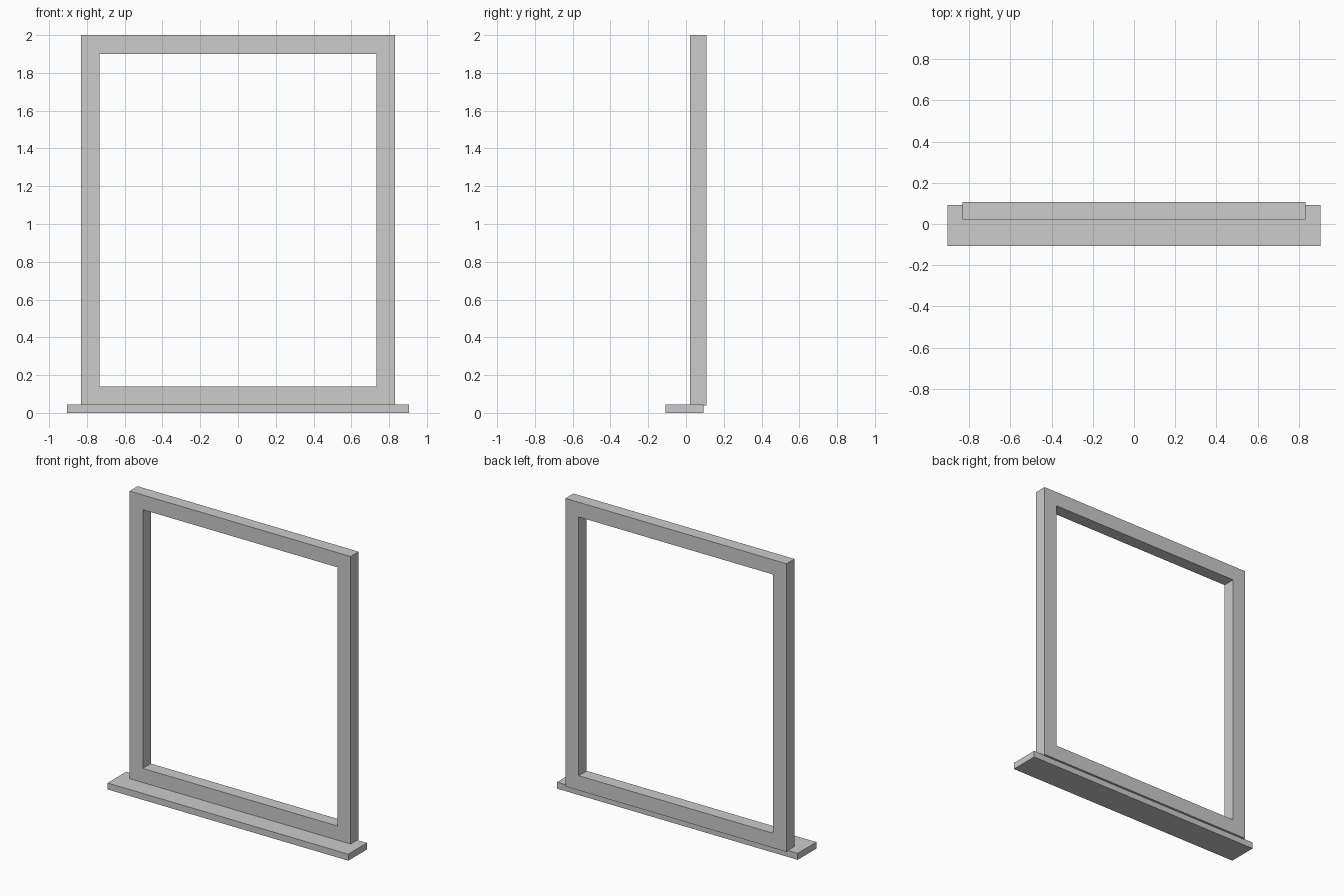
import bpy
import bmesh

if "Cube" in bpy.data.objects:
    bpy.data.objects.remove(bpy.data.objects["Cube"])


def make_object(name, bm):
    bmesh.ops.recalc_face_normals(bm, faces=bm.faces)
    mesh = bpy.data.meshes.new(name)
    bm.to_mesh(mesh)
    bm.free()
    obj = bpy.data.objects.new(name, mesh)
    bpy.context.collection.objects.link(obj)
    return obj


def rect_loop(bm, half_w, z0, z1, y):
    corners = ((-half_w, z0), (half_w, z0), (half_w, z1), (-half_w, z1))
    return [bm.verts.new((x, y, z)) for x, z in corners]


def bridge(bm, a, b):
    for i in range(4):
        j = (i + 1) % 4
        bm.faces.new((a[i], a[j], b[j], b[i]))


# Window frame: rectangular ring, 0.1 wide all round
HALF_W, BOTTOM, TOP, BORDER = 0.832, 0.04, 2.0, 0.1
FRONT, BACK = 0.022, 0.108
bm = bmesh.new()
loops = []
for inset, y in ((0, FRONT), (0, BACK), (BORDER, BACK), (BORDER, FRONT)):
    loops.append(rect_loop(bm, HALF_W - inset, BOTTOM + inset, TOP - inset, y))
for k in range(4):
    bridge(bm, loops[k], loops[(k + 1) % 4])
make_object("window_frame", bm)

# Sill: flat board projecting forward under the frame
bm = bmesh.new()
front = rect_loop(bm, 0.906, 0.0, 0.044, -0.108)
back = rect_loop(bm, 0.906, 0.0, 0.044, 0.093)
bridge(bm, front, back)
bm.faces.new(front)
bm.faces.new(back)
make_object("window_sill", bm)
